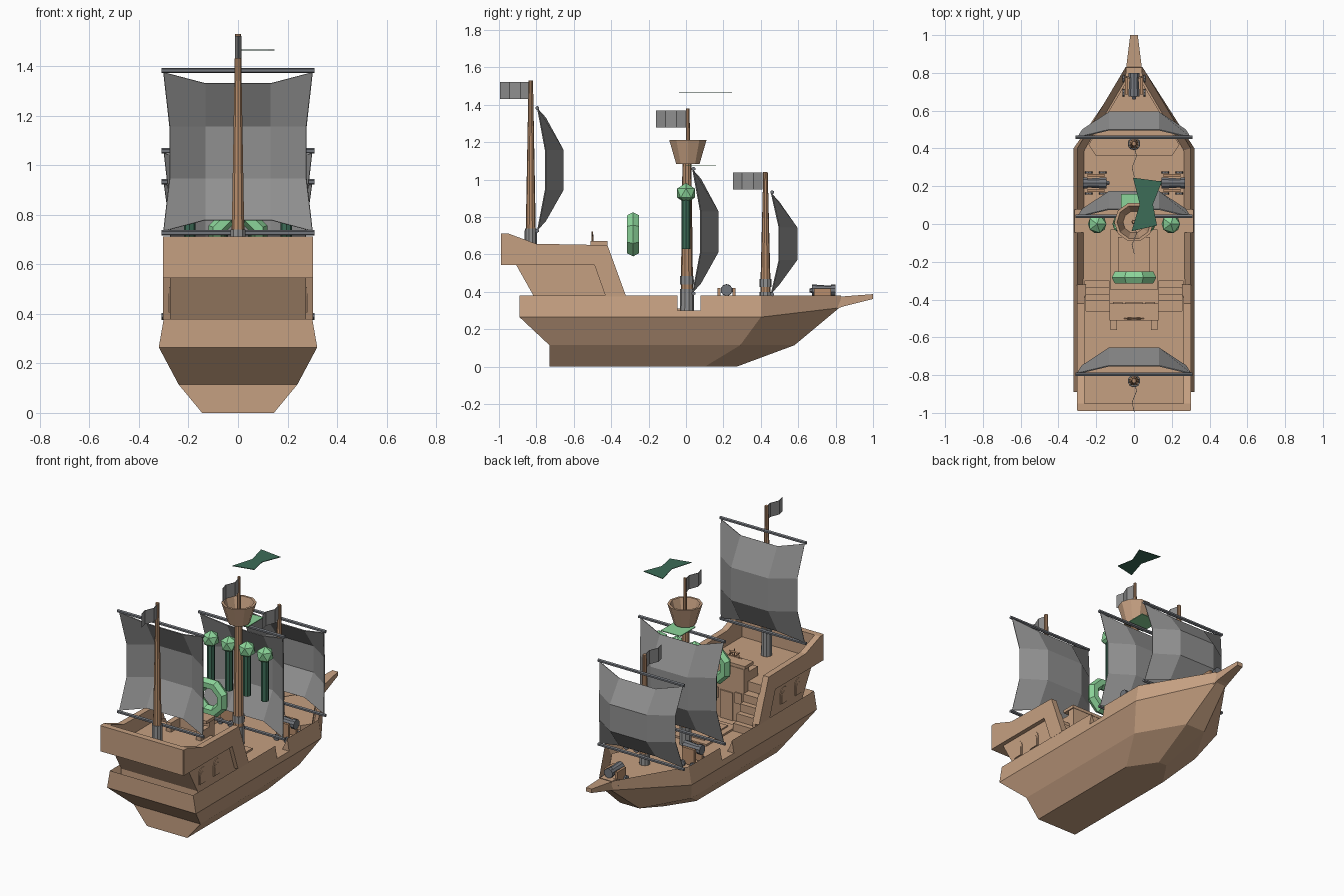
import bpy, bmesh, math
from mathutils import Vector, Matrix

old = bpy.data.objects.get("Cube")
if old:
    bpy.data.objects.remove(old)


def material(name, rgb):
    m = bpy.data.materials.new(name)
    m.use_nodes = True
    m.diffuse_color = (*rgb, 1)
    m.node_tree.nodes["Principled BSDF"].inputs["Base Color"].default_value = (*rgb, 1)
    return m


WOOD = material("light wood", (.56, .35, .22))
MAST = material("mast wood", (.48, .27, .15))
CLOTH = material("grey cloth", (.28, .28, .28))
IRON = material("dark iron", (.17, .18, .20))
MINT = material("light green", (.26, .66, .32))
PINE = material("dark green", (.045, .15, .095))


def finish(name, bm, mat, fix=True):
    if fix:
        bmesh.ops.recalc_face_normals(bm, faces=bm.faces[:])
    me = bpy.data.meshes.new(name)
    bm.to_mesh(me)
    bm.free()
    me.materials.append(mat)
    ob = bpy.data.objects.new(name, me)
    bpy.context.collection.objects.link(ob)
    return ob


def box(name, x, y, z, mat):
    """Box from (min, max) pairs."""
    bm = bmesh.new()
    bmesh.ops.create_cube(bm, size=1)
    for v in bm.verts:
        v.co = [(r[0] + r[1]) / 2 + c * (r[1] - r[0]) for r, c in zip((x, y, z), v.co)]
    return finish(name, bm, mat)


def prism(name, pts, a, b, mat, axis="x"):
    """Extrude a (y, z) profile along x, or an (x, y) outline along z."""
    bm = bmesh.new()
    place = (lambda p, t: (t, *p)) if axis == "x" else (lambda p, t: (*p, t))
    lo, hi = ([bm.verts.new(place(p, t)) for p in pts] for t in (a, b))
    bm.faces.new(lo)
    bm.faces.new(hi)
    for i in range(len(pts)):
        j = (i + 1) % len(pts)
        bm.faces.new((lo[i], lo[j], hi[j], hi[i]))
    return finish(name, bm, mat)


def rod(name, p, q, r1, r2, mat, sides=8):
    p, q = Vector(p), Vector(q)
    bm = bmesh.new()
    turn = (q - p).to_track_quat("Z", "Y").to_matrix().to_4x4()
    bmesh.ops.create_cone(bm, cap_ends=True, segments=sides, radius1=r1, radius2=r2,
                          depth=(q - p).length, matrix=Matrix.Translation((p + q) / 2) @ turn)
    return finish(name, bm, mat)


def ring(name, centre, major, minor, n, m, mat):
    """Faceted ring standing in the xz plane."""
    bm = bmesh.new()
    vs = []
    for i in range(n):
        a = math.tau * (i + .5) / n
        for k in range(m):
            b = math.tau * k / m
            r = major + minor * math.cos(b)
            vs.append(bm.verts.new(Vector(centre) + Vector(
                (r * math.cos(a), minor * math.sin(b), r * math.sin(a)))))
    for i in range(n):
        for k in range(m):
            i2, k2 = (i + 1) % n, (k + 1) % m
            bm.faces.new([vs[u * m + w] for u, w in ((i, k), (i2, k), (i2, k2), (i, k2))])
    return finish(name, bm, mat)


# Hull: four levels of three stations, mirrored, with a sunken deck
levels = [[(.145, -.73, 0), (.145, .10, 0), (.03, .27, 0)],
          [(.24, -.73, .115), (.24, .29, .115), (.07, .58, .115)],
          [(.32, -.89, .265), (.32, .40, .265), (.035, .82, .315)],
          [(.30, -.89, .38), (.30, .40, .38), (.045, .83, .38)]]
bm = bmesh.new()
loops = [[bm.verts.new(p) for p in lv] + [bm.verts.new((-x, y, z)) for x, y, z in reversed(lv)]
         for lv in levels]
for lo, hi in zip(loops, loops[1:]):
    for i in range(6):
        j = (i + 1) % 6
        bm.faces.new((lo[i], lo[j], hi[j], hi[i]))
bm.faces.new(loops[0])
deck = bm.faces.new(loops[-1])
bmesh.ops.recalc_face_normals(bm, faces=bm.faces[:])
bmesh.ops.inset_region(bm, faces=[deck], thickness=.038)
bmesh.ops.translate(bm, verts=deck.verts[:], vec=(0, 0, -.08))
hull = finish("hull", bm, WOOD)
cutter = box("gangway_cutter", (-.5, .5), (-.045, .078), (.301, .5), WOOD)
cutter.hide_render = True
cutter.hide_viewport = True
cut = hull.modifiers.new("gangways", "BOOLEAN")
cut.operation = "DIFFERENCE"
cut.solver = "EXACT"
cut.object = cutter

# Bowsprit, foredeck and hatch
bm = bmesh.new()
ends = [[bm.verts.new((x, y, z)) for x, z in ((-w, a), (w, a), (w, b), (-w, b))]
        for y, w, a, b in ((.78, .045, .30, .378), (.84, .04, .322, .376), (1, .02, .362, .388))]
for s, t in zip(ends, ends[1:]):
    for i in range(4):
        j = (i + 1) % 4
        bm.faces.new((s[i], s[j], t[j], t[i]))
bm.faces.new(ends[0])
bm.faces.new(ends[-1])
finish("bowsprit", bm, WOOD)
prism("foredeck", [(-.2, .36), (.2, .36), (.24, .42), (.03, .77), (-.03, .77), (-.24, .42)],
      .295, .33, WOOD, "z")
box("hatch_frame", (-.125, .125), (-.35, -.03), (.295, .312), WOOD)
box("hatch_lid", (-.085, .085), (-.31, -.07), (.305, .32), WOOD)

# Stern castle: core, poop deck, back wall and side walls
prism("castle_core", [(-.81, .37), (-.91, .548), (-.46, .548), (-.46, .30), (-.81, .30)],
      -.275, .275, WOOD)
box("poop_deck", (-.28, .28), (-.97, -.46), (.545, .56), WOOD)
box("stern_wall", (-.298, .298), (-.99, -.95), (.545, .712), WOOD)
rail = [(-.985, .545), (-.985, .712), (-.95, .712), (-.80, .657), (-.42, .65),
        (-.32, .375), (-.43, .375), (-.49, .545)]
arch = [(-.036, 0), (.036, 0)] + [(.036 * math.cos(a * math.pi / 6),
                                  .068 + .036 * math.sin(a * math.pi / 6)) for a in range(7)]
for side, s in (("left", 1), ("right", -1)):
    prism(side + "_castle_wall", rail, s * .262, s * .302, WOOD)
    prism(side + "_castle_inner_wall", [(-.47, .30), (-.47, .56), (-.38, .54), (-.32, .375), (-.32, .30)],
          s * .255, s * .275, WOOD)
    for n, y in enumerate((-.762, -.612)):
        for part, k, t in (("frame", 1, .279), ("pane", .75, .281)):
            prism(f"{side}_window_{part}_{n}", [(y + p * k, .405 + q * k) for p, q in arch],
                  s * .273, s * t, WOOD)
    # Stairs up to the poop deck
    for n in range(4):
        box(f"{side}_step_{n}", sorted((s * .13, s * .262)), (-.47, -.30 - .035 * n),
            (.30, .35 + .05 * n), WOOD)
    box(side + "_helm_post", sorted((s * .09, s * .125)), (-.56, -.42), (.55, .62), WOOD)

# Cabin front and helm
box("cabin_front", (-.125, .125), (-.47, -.42), (.30, .65), WOOD)
box("helm_rail", (-.13, .13), (-.51, -.42), (.652, .672), WOOD)
box("cabin_door", (-.045, .045), (-.43, -.412), (.30, .48), WOOD)
for x in (-.085, .085):
    box("cabin_window", (x - .025, x + .025), (-.43, -.413), (.42, .49), WOOD)
ring("helm_wheel", (0, -.50, .67), .036, .006, 10, 4, MAST)
for k in range(4):
    a = k * math.pi / 4
    d = Vector((math.cos(a), 0, math.sin(a))) * .052
    c = Vector((0, -.50, .67))
    rod("helm_spoke", c - d, c + d, .004, .004, MAST, 5)


def sail(name, y, top, bottom, bulge):
    """Billowing sail on a four by four grid between two spars."""
    bm = bmesh.new()
    rows = []
    h = top - bottom
    for t in (0, .33, .66, 1):
        row = []
        mid = t in (.33, .66)
        for u in (-1, -.44, .44, 1):
            inner = abs(u) < 1
            sag = 0 if mid or not inner else .045 * (1 if t == 0 else -1)
            depth = bulge if mid and inner else bulge * .3 if mid or inner else 0
            x = u * (.275 if mid and not inner else .30)
            row.append(bm.verts.new((x, y + depth, bottom + h * t + sag)))
        rows.append(row)
    for a, b in zip(rows, rows[1:]):
        for i in range(3):
            bm.faces.new((a[i], b[i], b[i + 1], a[i + 1]))
    ob = finish(name, bm, CLOTH)
    thick = ob.modifiers.new("cloth", "SOLIDIFY")
    thick.thickness = .006
    for z in (bottom - .008, top + .008):
        rod(name + "_spar", (-.31, y, z), (.31, y, z), .011, .011, IRON, 6)


def flag(name, y, z):
    outline = [(0, y), (.012, y - .05), (-.012, y - .11), (0, y - .16)]
    prism(name, outline + [(x + .003, v) for x, v in reversed(outline)], z - .09, z, CLOTH, "z")


# Masts with grey bindings, sails and flags
for name, y, base, top, head, st, sb, r in (
        ("rear", -.83, .55, 1.53, .012, 1.375, .735, .03),
        ("main", .005, .30, 1.10, .024, 1.05, .40, .034),
        ("fore", .425, .32, 1.04, .012, .925, .395, .03)):
    rod(name + "_mast", (0, y, base), (0, y, top), r, head, MAST, 10)
    sleeve = {"rear": .74, "main": .415, "fore": .40}[name]
    rod(name + "_mast_sleeve", (0, y, base), (0, y, sleeve), r + .004, r + .002, CLOTH, 10)
    if name != "rear":
        rod(name + "_mast_binding", (0, y, sleeve + .025), (0, y, sleeve + .07), r + .003, r + .002, CLOTH, 10)
    sail(name + "_sail", y + .035, st, sb, .135)
rod("main_pole", (0, .01, 1.09), (0, .01, 1.38), .013, .009, MAST, 8)
for name, y, z in (("rear", -.835, 1.522), ("main", 0, 1.37), ("fore", .41, 1.038)):
    flag(name + "_flag", y, z)

# Crow's nest: hollow bucket
bm = bmesh.new()
prev = None
for r, z in ((.066, 1.085), (.105, 1.213), (.09, 1.213), (.058, 1.105)):
    cur = [bm.verts.new((r * math.cos(math.tau * i / 10), .01 + r * math.sin(math.tau * i / 10), z))
           for i in range(10)]
    if prev:
        for i in range(10):
            j = (i + 1) % 10
            bm.faces.new((prev[i], prev[j], cur[j], cur[i]))
    else:
        bm.faces.new(cur)
    prev = cur
bm.faces.new(prev)
finish("crows_nest", bm, WOOD)


def cannon(name, centre, aim, height):
    """Stepped barrel on a small wheeled carriage."""
    c, f = Vector(centre), Vector(aim)
    s = Vector((-f.y, f.x, 0))
    rod(name + "_barrel", c - f * .055, c + f * .045, .032, .025, IRON, 10)
    rod(name + "_muzzle", c + f * .045, c + f * .07, .031, .031, IRON, 10)
    rod(name + "_knob", c - f * .07, c - f * .05, .01, .016, IRON, 6)
    for k in (-1, 1):
        m = c + s * k * .04
        e = [abs(f[i]) * .045 + abs(s[i]) * .008 for i in range(2)]
        box(name + "_cheek", (m.x - e[0], m.x + e[0]), (m.y - e[1], m.y + e[1]),
            (c.z - height + .015, c.z + .01), MAST)
        for j in (-.035, .04):
            w = c + f * j + s * k * .05 - Vector((0, 0, height - .02))
            rod(name + "_wheel", w, w + s * k * .012, .02, .02, IRON, 8)


cannon("left_cannon", (.20, .217, .41), (1, 0, 0), .11)
cannon("right_cannon", (-.20, .217, .41), (-1, 0, 0), .11)
cannon("bow_cannon", (0, .73, .408), (0, 1, 0), .078)

# Floating green markers: four studs, ring, plate and ribbon
for n in range(4):
    x = -.195 + .13 * n
    rod(f"marker_post_{n}", (x, 0, .63), (x, 0, .90), .024, .024, PINE, 8)
    bm = bmesh.new()
    bmesh.ops.create_icosphere(bm, subdivisions=1, radius=.055, matrix=Matrix.Translation((x, 0, .928)))
    finish(f"marker_ball_{n}", bm, MINT)
ring("marker_ring", (0, -.283, .708), .092, .036, 8, 6, MINT)
box("marker_plate", (-.07, .07), (.0, .16), (1.072, 1.077), MINT)
prism("marker_ribbon", [(-.005, .245), (.148, .225), (.10, .105), (.122, -.008), (-.013, -.038), (.03, .105)],
      1.463, 1.467, PINE, "z")
